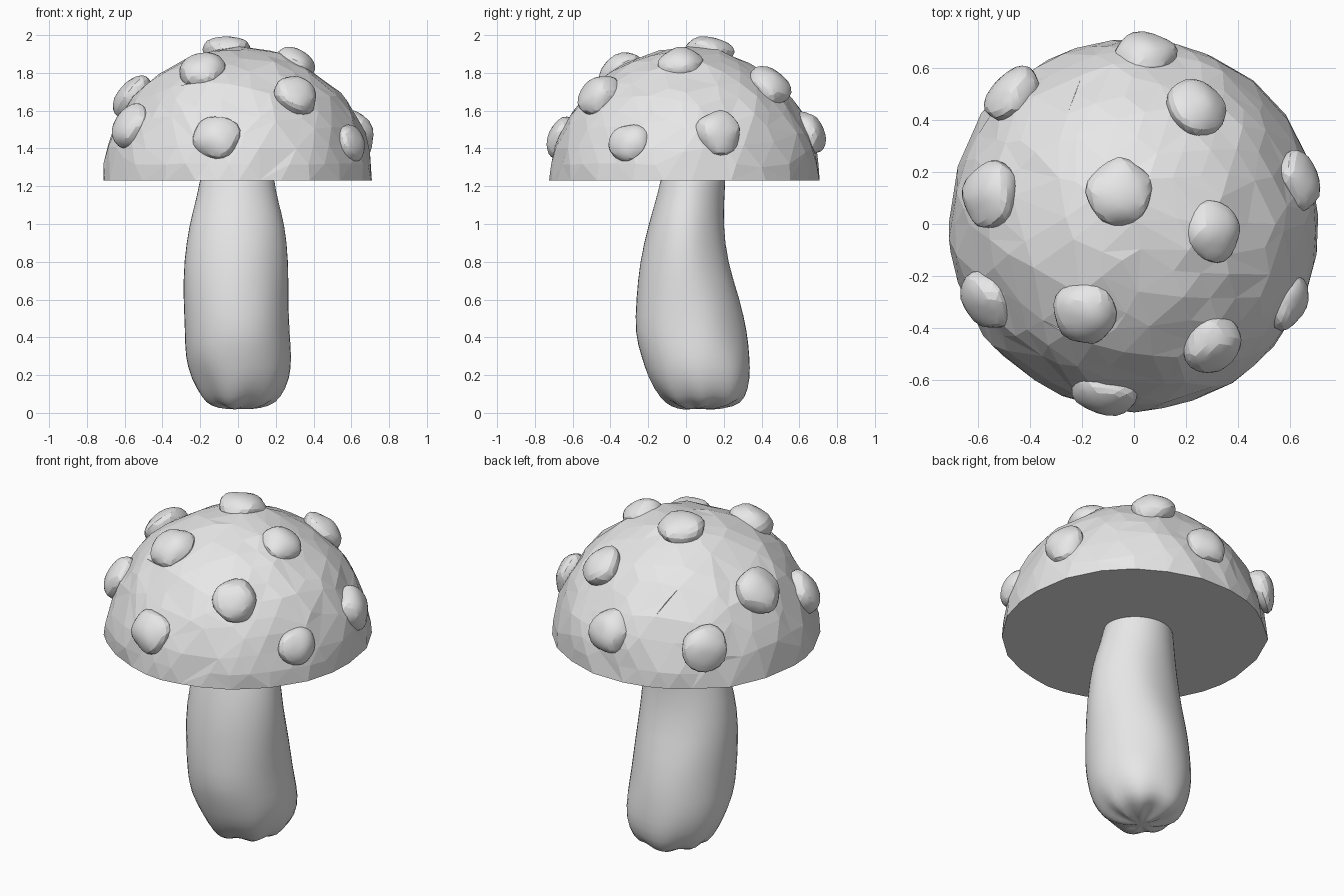
import bpy, bmesh, math, random
from mathutils import Vector, Matrix, noise

random.seed(4)

default_cube = bpy.data.objects.get("Cube")
if default_cube:
    bpy.data.objects.remove(default_cube, do_unlink=True)

# One plain grey for the whole model
grey = bpy.data.materials.new("plain_grey")
grey.use_nodes = True
grey.diffuse_color = (0.8, 0.8, 0.8, 1)
for node in grey.node_tree.nodes:
    if node.type == 'BSDF_PRINCIPLED':
        node.inputs["Base Color"].default_value = grey.diffuse_color


def finish(bm, name, smooth_angle=None):
    """Turn a bmesh into a named, coloured object."""
    bmesh.ops.recalc_face_normals(bm, faces=bm.faces)
    mesh = bpy.data.meshes.new(name)
    bm.to_mesh(mesh)
    bm.free()
    mesh.materials.append(grey)
    obj = bpy.data.objects.new(name, mesh)
    bpy.context.collection.objects.link(obj)
    if smooth_angle:
        bpy.ops.object.select_all(action='DESELECT')
        obj.select_set(True)
        bpy.context.view_layer.objects.active = obj
        bpy.ops.object.shade_smooth_by_angle(angle=math.radians(smooth_angle))
    return obj


def roughen(bm, amount, scale, offset=Vector()):
    """Push points in and out for a hand-worked surface."""
    for v in bm.verts:
        push = noise.noise(v.co * scale + offset) * amount
        v.co += v.co.normalized() * push


CAP_BASE = 1.23
CAP_RADIUS = 0.715
CAP_CENTRE = Vector((0, 0, CAP_BASE - 0.01))

# Cap: faceted half ball with a flat closed underside
bm = bmesh.new()
bmesh.ops.create_icosphere(bm, subdivisions=4, radius=CAP_RADIUS)
roughen(bm, 0.022, 6)
bmesh.ops.translate(bm, verts=bm.verts, vec=CAP_CENTRE)
bmesh.ops.bisect_plane(bm, geom=bm.verts[:] + bm.edges[:] + bm.faces[:],
                       plane_co=(0, 0, CAP_BASE), plane_no=(0, 0, 1),
                       clear_inner=True)
rim = [e for e in bm.edges if e.is_boundary]
bmesh.ops.holes_fill(bm, edges=rim, sides=0)
cap = finish(bm, "cap")
facets = cap.modifiers.new("irregular_facets", 'DECIMATE')
facets.ratio = 0.6

# Warts: flattened balls half sunk into the cap (centre, radius)
warts = [
    ((-0.06, 0.12, 1.91), 0.13),
    ((-0.55, 0.11, 1.67), 0.13),
    ((-0.19, -0.34, 1.81), 0.13),
    ((0.3, -0.03, 1.85), 0.115),
    ((0.24, 0.44, 1.73), 0.12),
    ((0.3, -0.46, 1.68), 0.125),
    ((0.63, 0.17, 1.48), 0.12),
    ((0.59, -0.3, 1.43), 0.11),
    ((-0.11, -0.65, 1.46), 0.12),
    ((-0.57, -0.29, 1.52), 0.12),
    ((-0.47, 0.5, 1.46), 0.12),
    ((0.05, 0.65, 1.48), 0.12),
]
for i, (centre, radius) in enumerate(warts, start=1):
    centre = Vector(centre)
    outward = (centre - CAP_CENTRE).normalized()
    bm = bmesh.new()
    bmesh.ops.create_icosphere(bm, subdivisions=3, radius=radius)
    shift = Vector([random.uniform(0, 9) for _ in range(3)])
    roughen(bm, 0.02, 9, shift)
    turn = outward.to_track_quat('Z', 'Y').to_matrix().to_4x4()
    flatten = Matrix.Diagonal((1, 1, 0.67, 1))
    bmesh.ops.transform(bm, verts=bm.verts,
                        matrix=Matrix.Translation(centre) @ turn @ flatten)
    finish(bm, f"wart_{i}", 15)

# Stem: leaning oval rings (height, left and right x, front and back y)
rings = [
    (0.02, -0.06, 0.06, 0.0, 0.12),
    (0.04, -0.15, 0.17, -0.08, 0.26),
    (0.08, -0.2, 0.23, -0.13, 0.31),
    (0.18, -0.25, 0.28, -0.2, 0.345),
    (0.3, -0.28, 0.285, -0.24, 0.34),
    (0.42, -0.285, 0.275, -0.275, 0.325),
    (0.6, -0.29, 0.27, -0.27, 0.29),
    (0.8, -0.29, 0.265, -0.245, 0.22),
    (1.0, -0.255, 0.25, -0.2, 0.2),
    (1.12, -0.23, 0.22, -0.165, 0.2),
    (CAP_BASE, -0.2, 0.195, -0.14, 0.21),
    (CAP_BASE + 0.06, -0.19, 0.19, -0.13, 0.21),
]
SIDES = 24
bm = bmesh.new()
loops = []
for z, x0, x1, y0, y1 in rings:
    lumpiness = max(0, 1 - z / 0.25)
    loop = []
    for k in range(SIDES):
        a = math.tau * k / SIDES
        # Folds gather towards the foot of the stem
        fold = math.cos(a * 7 + math.sin(a * 2)) * lumpiness
        size = 1 + 0.05 * fold
        x = (x0 + x1) / 2 + (x1 - x0) / 2 * math.cos(a) * size
        y = (y0 + y1) / 2 + (y1 - y0) / 2 * math.sin(a) * size
        wobble = noise.noise(Vector((x, y, z)) * 5) * 0.012
        height = z - 0.014 * fold if z < 0.15 else z
        loop.append(bm.verts.new((x + wobble, y + wobble, height)))
    loops.append(loop)
for low, high in zip(loops, loops[1:]):
    for k in range(SIDES):
        n = (k + 1) % SIDES
        bm.faces.new((low[k], low[n], high[n], high[k]))
bm.faces.new(loops[0])
bm.faces.new(loops[-1])
stem = finish(bm, "stem", 60)
rounding = stem.modifiers.new("rounding", 'SUBSURF')
rounding.levels = rounding.render_levels = 1
